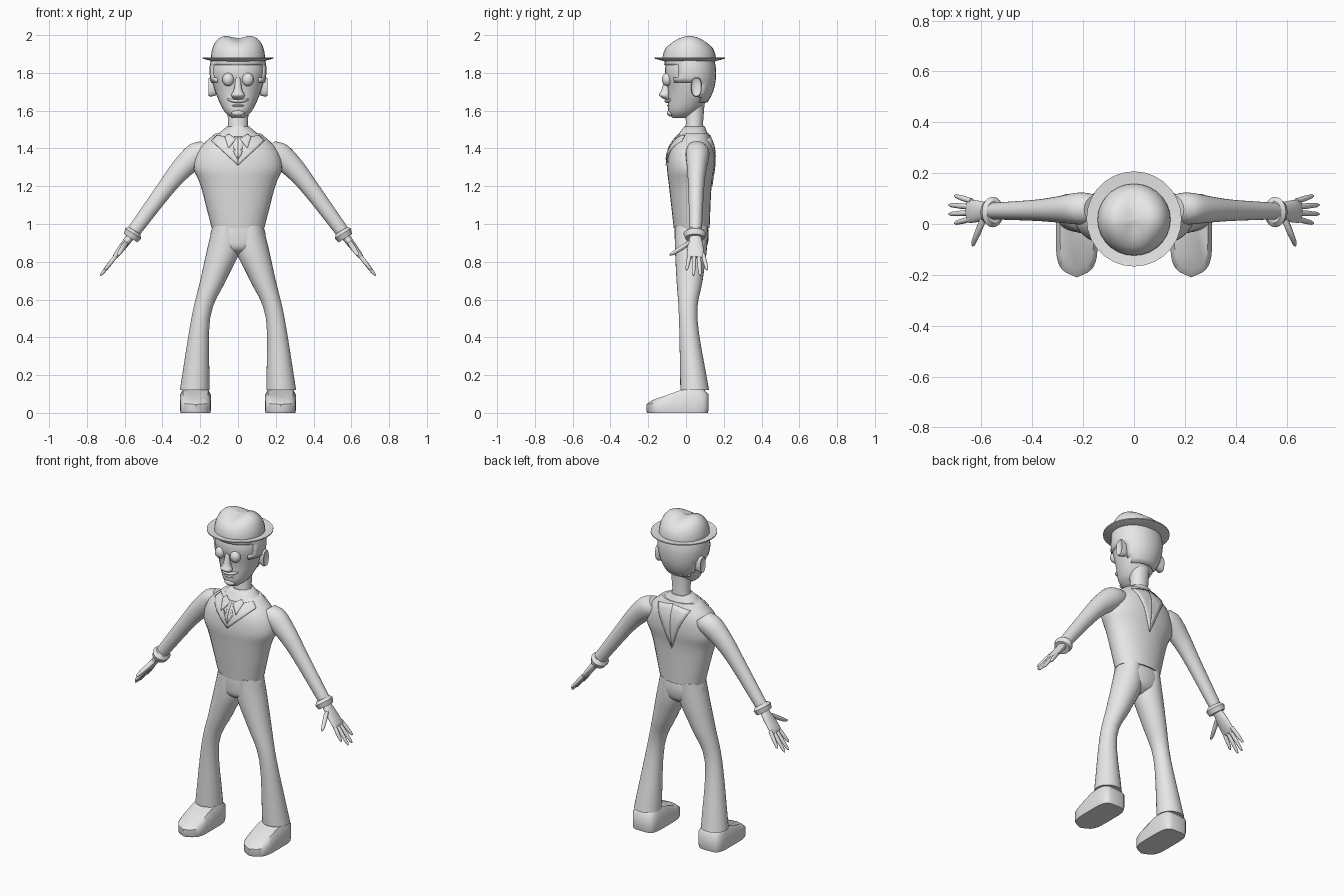
import bpy, bmesh, math
from mathutils import Vector
from mathutils.bvhtree import BVHTree

if "Cube" in bpy.data.objects:
    bpy.data.objects.remove(bpy.data.objects["Cube"], do_unlink=True)

SIDES = 28
GREY = (.8, .8, .8, 1)
grey = bpy.data.materials.new("light grey")
grey.use_nodes = True
grey.diffuse_color = GREY
grey.node_tree.nodes["Principled BSDF"].inputs["Base Color"].default_value = GREY


def finish(name, bm, mirror=False, thickness=0, angle=45):
    """Turn a bmesh into a shaded object, optionally thickened and mirrored."""
    bmesh.ops.recalc_face_normals(bm, faces=bm.faces)
    mesh = bpy.data.meshes.new(name)
    bm.to_mesh(mesh)
    bm.free()
    mesh.materials.append(grey)
    part = bpy.data.objects.new(name, mesh)
    bpy.context.collection.objects.link(part)
    bpy.ops.object.select_all(action='DESELECT')
    part.select_set(True)
    bpy.context.view_layer.objects.active = part
    bpy.ops.object.shade_smooth_by_angle(angle=math.radians(angle))
    if thickness:
        solidify = part.modifiers.new("thickness", 'SOLIDIFY')
        solidify.thickness = thickness
        solidify.offset = 0
    if mirror:
        part.modifiers.new("mirror", 'MIRROR').use_mirror_merge = False


def ellipse(centre, across, depth, tilt=0, power=1):
    """Ring of points; tilt turns it about y, a power below one squares it."""
    cx, cy, cz = centre
    turn = math.radians(tilt)
    ring = []
    for side in range(SIDES):
        angle = math.tau * side / SIDES
        u, v = math.cos(angle), math.sin(angle)
        u = across * math.copysign(abs(u) ** power, u)
        v = depth * math.copysign(abs(v) ** power, v)
        ring.append(Vector((cx + u * math.cos(turn), cy + v, cz + u * math.sin(turn))))
    return ring


def level(z, left, right, front, back, power=1):
    """Flat ring given by its limits."""
    centre = ((left + right) / 2, (front + back) / 2, z)
    return ellipse(centre, (right - left) / 2, (back - front) / 2, power=power)


def centred(z, half, front, back):
    return level(z, -half, half, front, back, power=.95)


def flow(rings, steps=4):
    """Smooth in-between rings through a few given ones."""
    first = [a * 2 - b for a, b in zip(rings[0], rings[1])]
    last = [a * 2 - b for a, b in zip(rings[-1], rings[-2])]
    padded = [first] + rings + [last]
    result = []
    for before, start, end, after in zip(padded, padded[1:], padded[2:], padded[3:]):
        for step in range(steps):
            t = step / steps
            result.append([b + (c - a) * (t / 2) + (a * 2 - b * 5 + c * 4 - d) * (t * t / 2)
                           + ((b - c) * 3 + d - a) * (t ** 3 / 2)
                           for a, b, c, d in zip(before, start, end, after)])
    return result + [rings[-1]]


def skin(rings, caps=True):
    bm = bmesh.new()
    rows = [[bm.verts.new(point) for point in ring] for ring in rings]
    for low, high in zip(rows, rows[1:]):
        for i in range(len(low)):
            bm.faces.new((low[i - 1], low[i], high[i], high[i - 1]))
    if caps:
        bm.faces.new(rows[0])
        bm.faces.new(rows[-1])
    return bm


def loft(name, rings, **options):
    finish(name, skin(rings), **options)


def blob(name, centre, size, mirror=False):
    bm = bmesh.new()
    bmesh.ops.create_uvsphere(bm, u_segments=16, v_segments=10, radius=1)
    bmesh.ops.scale(bm, vec=size, verts=bm.verts)
    bmesh.ops.translate(bm, vec=centre, verts=bm.verts)
    finish(name, bm, mirror)


# Vest
vest = skin(flow([centred(*station) for station in (
    (.98, .14, -.065, .125), (1.2, .197, -.09, .135), (1.3, .235, -.1, .15),
    (1.4, .205, -.085, .15), (1.48, .12, -.03, .12))]))
surface = BVHTree.FromBMesh(vest)
finish("vest", vest)


def plate(name, outline, side, lift):
    """Thin panel laid on the vest; side is -1 for front, 1 for back."""
    bm = bmesh.new()
    bm.faces.new([bm.verts.new((x, side, z)) for x, z in outline])
    bmesh.ops.triangulate(bm, faces=bm.faces)
    bmesh.ops.subdivide_edges(bm, edges=bm.edges, cuts=4, use_grid_fill=True)
    for vert in bm.verts:
        hit = surface.ray_cast(vert.co, Vector((0, -side, 0)))[0]
        vert.co.y = (hit.y if hit else side * .05) + side * lift
    finish(name, bm, mirror=True, thickness=.008)


plate("lapels", [(0, 1.31), (.14, 1.44), (.11, 1.47), (.07, 1.46), (0, 1.34)], -1, .004)
plate("shirt_points", [(.01, 1.45), (.05, 1.4), (.07, 1.46), (.05, 1.475)], -1, .008)
plate("tie", [(0, 1.34), (.02, 1.37), (.01, 1.43), (.02, 1.46), (0, 1.46)], -1, .007)
plate("back_panel", [(0, 1.2), (.05, 1.33), (.11, 1.45), (0, 1.47)], 1, .001)

# Collar and neck
loft("collar", [centred(1.46, .13, -.05, .125), centred(1.49, .09, -.03, .11),
                centred(1.515, .06, -.01, .1)])
loft("neck", [centred(1.47, .065, -.02, .1), centred(1.53, .052, 0, .09),
              centred(1.66, .06, -.01, .1)])

# Trousers
loft("trouser_legs", flow([level(*station) for station in (
    (.12, .15, .308, -.03, .122), (.5, .148, .247, -.037, .06), (.7, .064, .2, -.05, .088),
    (.86, -.01, .165, -.058, .11), (.99, 0, .133, -.058, .115))]), mirror=True)
loft("hips", flow([centred(.835, .03, 0, .06), centred(.87, .11, -.05, .105),
                   centred(.93, .146, -.06, .12), centred(1, .132, -.06, .115)]))


# Shoes: a blunt outline with a pointed toe, sloping up to the ankle
def shoe_ring(shrink, share):
    ring = ellipse((.225, -.03, 0), .082 * shrink, .15 * shrink, power=.45)
    for point in ring:
        if point.y < -.13:
            point.y += .4 * abs(point.x - .225) - .03
        point.z = share * min(.13, max(.06, .13 + .35 * point.y))
    return ring


loft("shoes", [shoe_ring(.97, 0), shoe_ring(1, .15), shoe_ring(1, .75), shoe_ring(.8, 1)],
     mirror=True)

# Sleeves and cuffs
loft("sleeves", flow([ellipse((x, .04 + radius * .3, z), radius, radius * .9, tilt=40)
                      for x, z, radius in ((.15, 1.4, .06), (.21, 1.37, .07), (.3, 1.29, .057),
                                           (.39, 1.18, .046), (.56, .95, .036))]), mirror=True)
loft("cuffs", [ellipse((x, .047, z), radius, radius * 1.2, tilt=32)
               for x, z, radius in ((.548, .966, .036), (.555, .95, .05), (.568, .925, .042))],
     mirror=True)

# Hands: flat palms, four fanned fingers and a thumb
loft("palms", flow([ellipse((x, .05, z), thin, wide, tilt=37) for x, z, thin, wide in (
    (.56, .945, .022, .027), (.6, .893, .02, .04), (.645, .835, .015, .046),
    (.655, .822, .009, .042))], steps=2), mirror=True)


def finger(name, start, end, radius, stretch=1):
    rings = [ellipse(Vector(start).lerp(Vector(end), t), radius * size,
                     radius * size * stretch, tilt=37)
             for t, size in ((0, 1), (.5, 1), (.9, .75), (1, .3))]
    loft(name, rings, mirror=True, angle=60)


for place, label in enumerate(("index", "middle", "ring", "little")):
    reach = .09 if label in ("middle", "ring") else .067
    finger(label + "_fingers", (.638, .021 + .023 * place, .842),
           (.638 + reach, .003 + .036 * place, .842 - reach * 1.28), .011)
finger("thumbs", (.59, .025, .905), (.635, -.082, .835), .014, stretch=1.4)

# Head
head_rings = flow([centred(*station) for station in (
    (1.56, .03, -.07, 0), (1.6, .075, -.094, .07), (1.7, .12, -.095, .135),
    (1.8, .143, -.112, .152), (1.88, .135, -.1, .14))])
loft("head", head_rings)


# Hair: the back of the scalp, sideburns and a fringe
def is_hair(spot):
    back = spot.y > .07 and spot.z > 1.64
    sideburn = spot.y > -.05 and spot.z > 1.74
    return back or sideburn or spot.z > 1.845


hair = skin(head_rings, caps=False)
bare = [face for face in hair.faces if not is_hair(face.calc_center_median())]
bmesh.ops.delete(hair, geom=bare, context='FACES')
finish("hair", hair, thickness=.016)

# Face
blob("eyes", (.052, -.1, 1.765), (.031, .028, .035), mirror=True)
loft("nose", flow([centred(1.653, .012, -.1, -.08), centred(1.68, .036, -.142, -.084),
                   centred(1.71, .022, -.13, -.084), centred(1.775, .012, -.112, -.09)]))
whiskers = []
for step in range(5):
    t = step / 4
    curl, size = t * t, 1 - .8 * t ** 3
    whiskers.append(ellipse((.068 * t, -.1 + .037 * curl, 1.65 + .014 * curl),
                            .009 * size, .015 * size, tilt=90))
loft("moustache", whiskers, mirror=True)
blob("lower_lip", (0, -.088, 1.627), (.033, .013, .007))
blob("chin", (0, -.078, 1.587), (.035, .024, .018))

# Ears
loft("ears", [ellipse((x, .055, 1.725), .052 * size, .028 * size, tilt=90, power=.8)
              for x, size in ((.11, .8), (.145, 1), (.155, .9), (.148, .6))], mirror=True)

# Hat: thin upturned brim and a dented crown
loft("hat_brim", [ellipse((0, .02, z), radius, radius) for z, radius in (
    (1.86, .13), (1.876, .187), (1.882, .187), (1.876, .13))])
crown_rings = []
for step in range(10):
    rise = math.radians(step * 9.8)
    crown_rings.append(ellipse((0, .017, 1.87 + .13 * math.sin(rise)),
                               .144 * math.sqrt(math.cos(rise)), .142 * math.cos(rise)))
crown = skin(crown_rings)
for vert in crown.verts:
    height = max(0, vert.co.z - 1.93) / .07
    depth = .024 if vert.co.y < 0 else .018
    vert.co.z -= depth * height * math.exp(-(vert.co.x / .04) ** 2)
finish("hat_crown", crown, angle=60)
